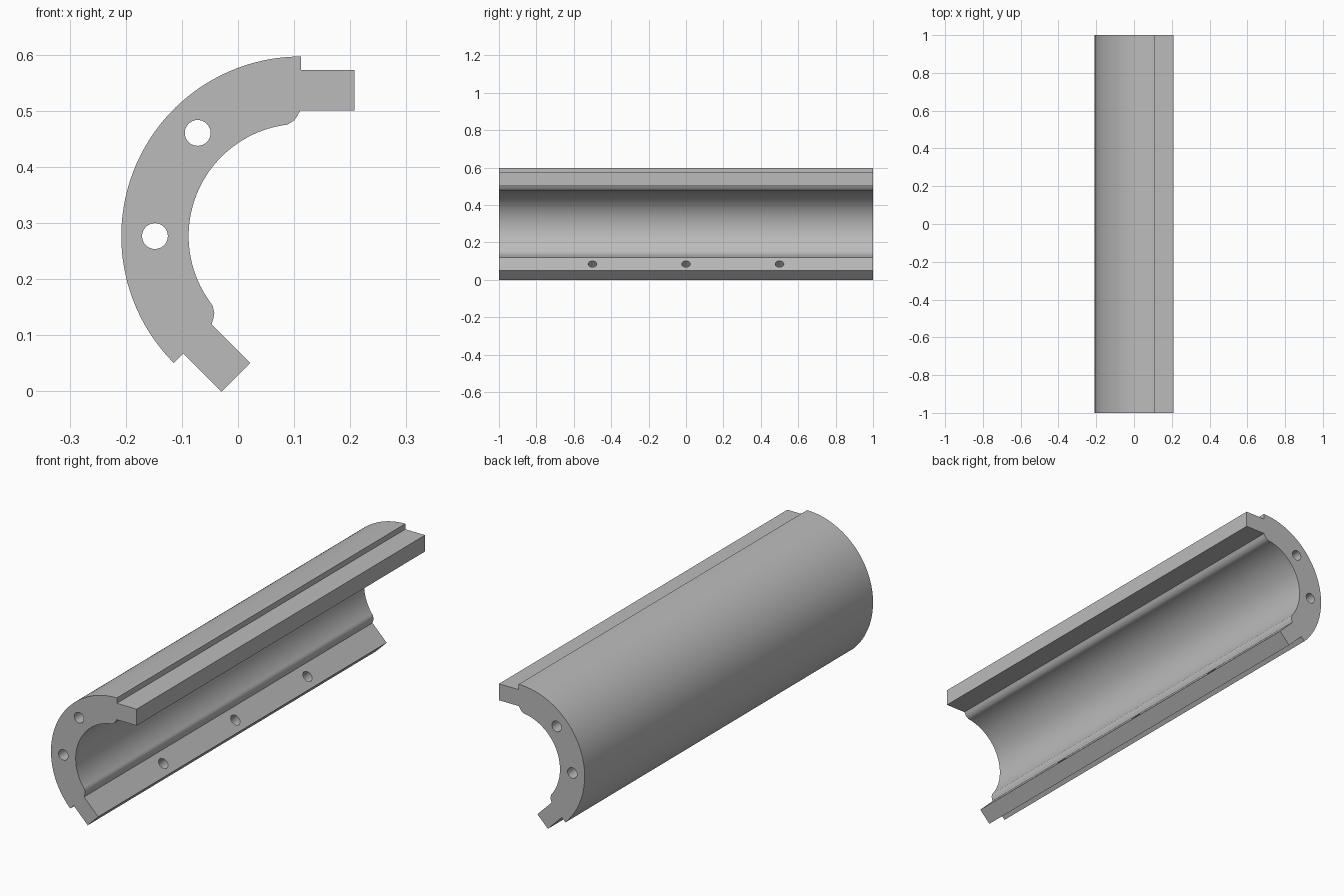
import bpy, bmesh
from math import cos, sin, pi, radians
from mathutils import Vector, Matrix

cube = bpy.data.objects.get("Cube")
if cube:
    bpy.data.objects.remove(cube, do_unlink=True)

LENGTH = 2.0
CENTER = Vector((0.112, 0, 0.277))      # axis of the curved shell
R_OUT, R_IN, R_BOLT = 0.32, 0.20, 0.26
START, END = radians(90), radians(225)  # angular span of the shell
HOLE_R = 0.023
TONGUE = 0.096

grey = bpy.data.materials.new("Grey metal")
grey.use_nodes = True
grey.diffuse_color = (0.5, 0.5, 0.5, 1)
grey.node_tree.nodes["Principled BSDF"].inputs["Base Color"].default_value = (0.5, 0.5, 0.5, 1)


def radial(angle):
    return Vector((cos(angle), 0, sin(angle)))


def arc(radius, a, b, steps):
    return [CENTER + radius * radial(a + (b - a) * i / steps) for i in range(steps + 1)]


def tongue_end(angle, outward):
    """Stepped end: inner lip, projecting tongue, outer shoulder."""
    r = radial(angle)
    t = outward * radial(angle + pi / 2)
    local = [(-0.020, 0.201), (-0.012, 0.206), (-0.007, 0.213), (-0.001, 0.224),
             (TONGUE, 0.224), (TONGUE, 0.296), (0, 0.296)]
    return [CENTER + t * u + r * v for u, v in local]


def make_object(name, bm):
    bmesh.ops.recalc_face_normals(bm, faces=bm.faces)
    mesh = bpy.data.meshes.new(name)
    bm.to_mesh(mesh)
    bm.free()
    mesh.materials.append(grey)
    obj = bpy.data.objects.new(name, mesh)
    bpy.context.collection.objects.link(obj)
    return obj


def cutter(center, direction, depth):
    bm = bmesh.new()
    turn = direction.to_track_quat('Z', 'Y').to_matrix().to_4x4()
    bmesh.ops.create_cone(bm, cap_ends=True, segments=32, radius1=HOLE_R, radius2=HOLE_R,
                          depth=depth, matrix=Matrix.Translation(center) @ turn)
    obj = make_object("hole_cutter", bm)
    obj.hide_render = True
    return obj


# Shell section extruded along its length
lip = radians(7)
profile = arc(R_OUT, START, END, 64)
profile += reversed(tongue_end(END, 1))
profile += arc(R_IN, END - lip, START + lip, 48)
profile += tongue_end(START, -1)
bm = bmesh.new()
section = bm.faces.new([bm.verts.new(p - Vector((0, LENGTH / 2, 0))) for p in profile])
extruded = bmesh.ops.extrude_face_region(bm, geom=[section], use_keep_orig=True)
bmesh.ops.translate(bm, vec=(0, LENGTH, 0),
                    verts=[v for v in extruded["geom"] if isinstance(v, bmesh.types.BMVert)])
shell = make_object("half_shell", bm)

# Lengthwise holes and cross holes in the lower tongue
cutters = [cutter(CENTER + R_BOLT * radial(radians(a)), Vector((0, 1, 0)), LENGTH + 0.2)
           for a in (135, 180)]
tongue_mid = CENTER + R_BOLT * radial(END) + TONGUE / 2 * radial(END + pi / 2)
cutters += [cutter(tongue_mid + Vector((0, y, 0)), radial(END), 0.12) for y in (-0.5, 0, 0.5)]

for c in cutters:
    mod = shell.modifiers.new("Hole", 'BOOLEAN')
    mod.operation = 'DIFFERENCE'
    mod.solver = 'EXACT'
    mod.object = c
bpy.context.view_layer.update()
cut_mesh = bpy.data.meshes.new_from_object(
    shell.evaluated_get(bpy.context.evaluated_depsgraph_get()))
shell.modifiers.clear()
shell.data = cut_mesh
cut_mesh.name = "half_shell"
for c in cutters:
    bpy.data.objects.remove(c, do_unlink=True)

# Smooth curved walls, crisp edges
bpy.ops.object.select_all(action='DESELECT')
shell.select_set(True)
bpy.context.view_layer.objects.active = shell
bpy.ops.object.shade_smooth_by_angle(angle=radians(25))
